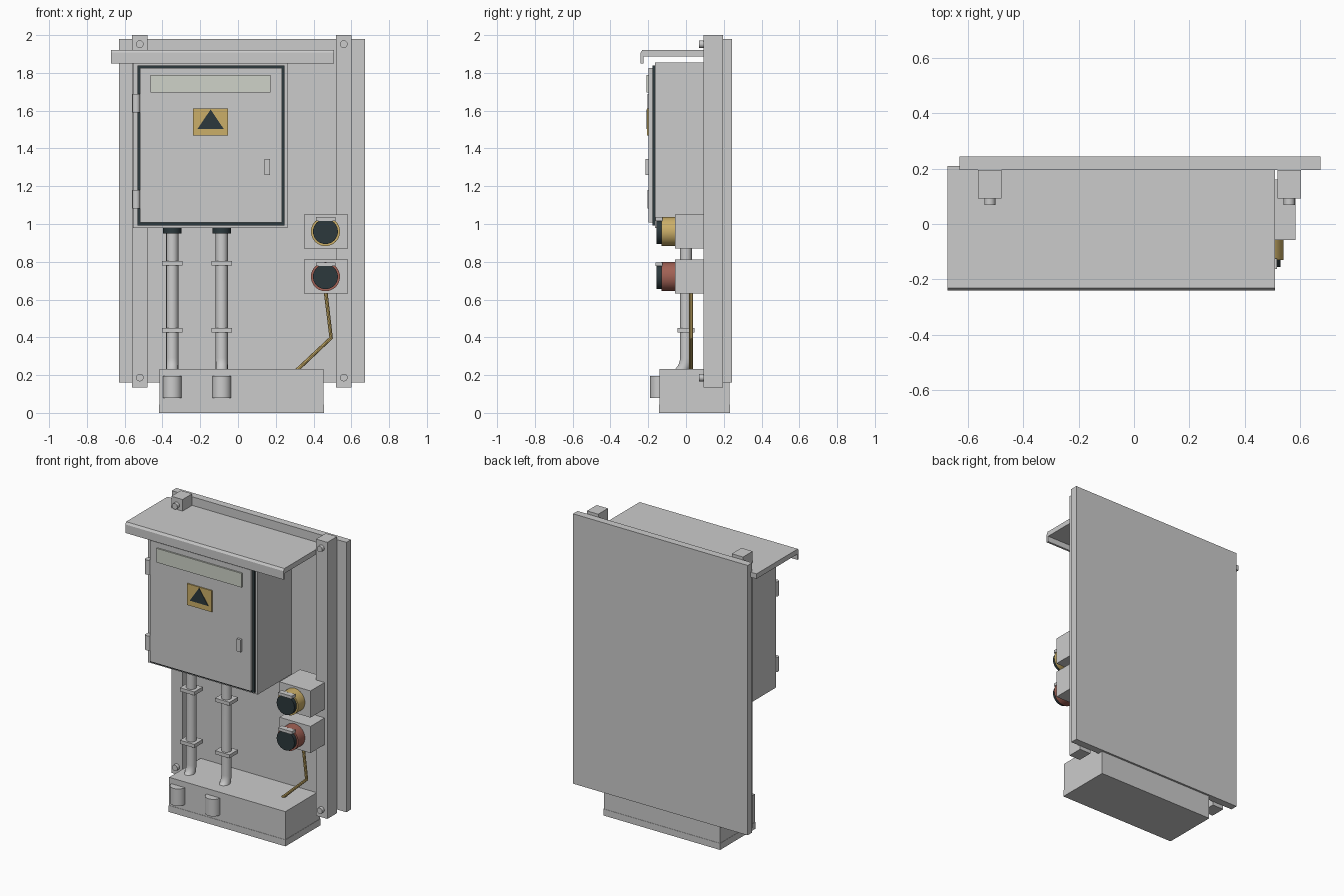
import bpy, bmesh, math
from mathutils import Matrix

if "Cube" in bpy.data.objects:
    bpy.data.objects.remove(bpy.data.objects["Cube"])


def mat(name, rgb):
    m = bpy.data.materials.new(name)
    m.diffuse_color = (*rgb, 1)
    m.use_nodes = True
    m.node_tree.nodes["Principled BSDF"].inputs["Base Color"].default_value = m.diffuse_color
    return m


YELLOW = mat("yellow", (0.60, 0.43, 0.14))
RED = mat("red", (0.36, 0.12, 0.09))
DARK = mat("dark", (0.025, 0.04, 0.045))
PALE = mat("pale", (0.62, 0.65, 0.58))


def finish(name, bm, material=None, smooth=False):
    bmesh.ops.recalc_face_normals(bm, faces=bm.faces)
    me = bpy.data.meshes.new(name)
    bm.to_mesh(me)
    bm.free()
    ob = bpy.data.objects.new(name, me)
    bpy.context.collection.objects.link(ob)
    if material:
        me.materials.append(material)
    if smooth:
        bpy.ops.object.select_all(action='DESELECT')
        ob.select_set(True)
        bpy.context.view_layer.objects.active = ob
        bpy.ops.object.shade_smooth_by_angle(angle=math.radians(35))
    return ob


def box(name, x, y, z, material=None):
    """Box from (min, max) ranges."""
    bm = bmesh.new()
    size = [r[1] - r[0] for r in (x, y, z)]
    mid = [(r[0] + r[1]) / 2 for r in (x, y, z)]
    bmesh.ops.create_cube(bm, size=1, matrix=Matrix.Translation(mid) @ Matrix.Diagonal((*size, 1)))
    return finish(name, bm, material)


def cyl(name, centre, r, length, axis='Z', material=None, seg=32):
    bm = bmesh.new()
    rot = Matrix.Rotation(math.pi / 2, 4, 'X') if axis == 'Y' else Matrix()
    bmesh.ops.create_cone(bm, cap_ends=True, segments=seg, radius1=r, radius2=r,
                          depth=length, matrix=Matrix.Translation(centre) @ rot)
    return finish(name, bm, material, True)


def prism(name, pts, offset, material=None):
    """Extrude a closed 3D outline along an offset."""
    bm = bmesh.new()
    face = bm.faces.new([bm.verts.new(p) for p in pts])
    new = bmesh.ops.extrude_face_region(bm, geom=[face], use_keep_orig=True)['geom']
    bmesh.ops.translate(bm, vec=offset, verts=[v for v in new if isinstance(v, bmesh.types.BMVert)])
    return finish(name, bm, material)


def tube(name, pts, r, material=None, res=6):
    cu = bpy.data.curves.new(name, 'CURVE')
    cu.dimensions = '3D'
    cu.bevel_depth, cu.bevel_resolution, cu.use_fill_caps = r, res, True
    sp = cu.splines.new('POLY')
    sp.points.add(len(pts) - 1)
    for p, co in zip(sp.points, pts):
        p.co = (*co, 1)
    ob = bpy.data.objects.new(name, cu)
    bpy.context.collection.objects.link(ob)
    if material:
        cu.materials.append(material)
    bpy.ops.object.select_all(action='DESELECT')
    ob.select_set(True)
    bpy.context.view_layer.objects.active = ob
    bpy.ops.object.convert(target='MESH')
    bpy.ops.object.shade_smooth_by_angle(angle=math.radians(35))


# Backboard, rails and bolts
box("backboard", (-0.63, 0.673), (0.194, 0.243), (0.16, 1.98))
for side, x in (("left", -0.52), ("right", 0.56)):
    box(f"{side}_rail", (x - 0.042, x + 0.042), (0.092, 0.195), (0.135, 2.0))
    for end, z in (("top", 1.952), ("bottom", 0.187)):
        cyl(f"{side}_{end}_bolt", (x, 0.088, z), 0.02, 0.04, 'Y')

# Rain canopy with turned-down front lip
lip = [(0.21, 1.922), (-0.231, 1.922), (-0.24, 1.907), (-0.24, 1.85),
       (-0.226, 1.85), (-0.226, 1.888), (0.21, 1.888)]
prism("canopy", [(-0.673, y, z) for y, z in lip], (1.181, 0, 0))

# Cabinet with gasket, door and fittings
box("cabinet", (-0.555, 0.262), (-0.164, 0.195), (0.98, 1.855))
box("door_gasket", (-0.532, 0.246), (-0.178, -0.162), (0.993, 1.84), DARK)
box("door", (-0.518, 0.234), (-0.198, -0.177), (1.008, 1.825))
for i, z in enumerate((1.64, 1.13)):
    cyl(f"hinge_{i}", (-0.539, -0.185, z), 0.02, 0.098, 'Z', seg=16)
box("door_handle", (0.14, 0.17), (-0.214, -0.195), (1.26, 1.343))
box("sign_plate", (-0.462, 0.172), (-0.208, -0.195), (1.695, 1.79), PALE)
box("warning_plate", (-0.237, -0.053), (-0.206, -0.195), (1.468, 1.612), YELLOW)
prism("warning_triangle", [(-0.214, -0.209, 1.504), (-0.076, -0.209, 1.504),
                           (-0.145, -0.209, 1.606)], (0, 0.006, 0), DARK)

# Base trough on plinth
box("plinth", (-0.417, 0.454), (-0.143, 0.232), (0, 0.044))
box("base_trough", (-0.415, 0.452), (-0.141, 0.23), (0.044, 0.233))

# Conduits with glands, clamps and front bosses
for i, x in enumerate((-0.348, -0.086)):
    arc = [(x, -0.11 + 0.11 * math.cos(a), 0.29 - 0.11 * math.sin(a))
           for a in (math.radians(10 * k) for k in range(9))]
    tube(f"conduit_{i}", [(x, 0, 0.985)] + arc, 0.032)
    cyl(f"gland_{i}", (x, 0, 0.967), 0.048, 0.032, material=DARK)
    for j, z in enumerate((0.792, 0.438)):
        box(f"clamp_{i}_{j}", (x - 0.054, x + 0.054), (-0.045, 0.045), (z - 0.012, z + 0.012))
    cyl(f"boss_{i}", (x, -0.14, 0.137), 0.05, 0.115)

# Wall sockets
for name, z, colour in (("upper", 0.96, YELLOW), ("lower", 0.721, RED)):
    box(f"{name}_socket_box", (0.35, 0.582), (-0.058, 0.16), (z - 0.09, z + 0.09))
    cyl(f"{name}_socket_collar", (0.463, -0.09, z), 0.077, 0.08, 'Y', colour)
    cyl(f"{name}_socket_cap", (0.463, -0.14, z), 0.066, 0.03, 'Y', DARK)
    box(f"{name}_socket_latch", (0.413, 0.515), (-0.162, -0.125), (z + 0.056, z + 0.076))

# Earth cable
tube("earth_cable", [(0.463, 0.027, 0.65), (0.493, 0.027, 0.397), (0.30, 0.027, 0.215)], 0.01, YELLOW, 2)
